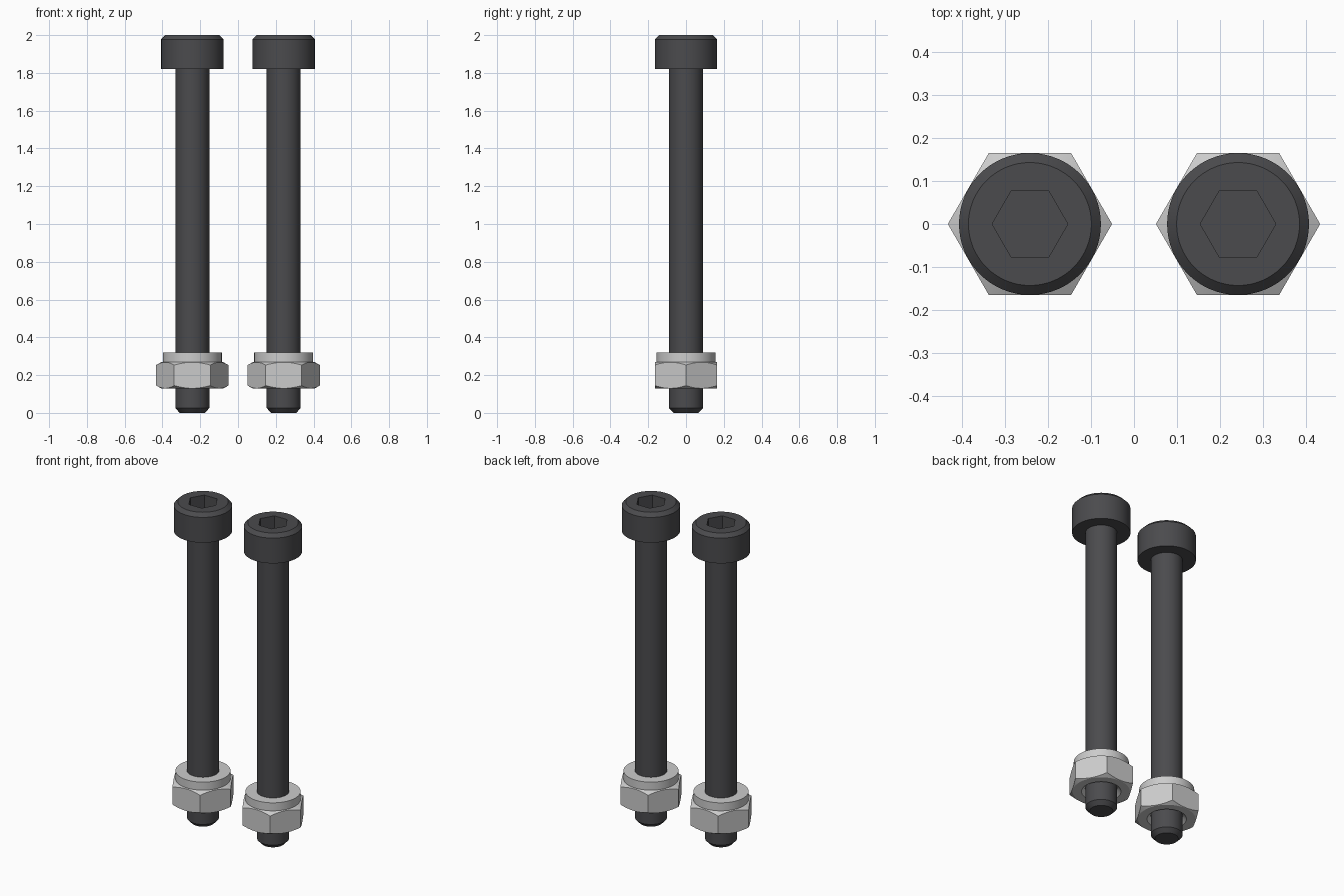
import bpy, bmesh, math

if "Cube" in bpy.data.objects:
    bpy.data.objects.remove(bpy.data.objects["Cube"])


def lathe(name, profile, closed=False, steps=64):
    """Revolve (radius, z) points around the z axis."""
    bm = bmesh.new()
    verts = [bm.verts.new((r, 0, z)) for r, z in profile]
    pairs = list(zip(verts, verts[1:]))
    if closed:
        pairs.append((verts[-1], verts[0]))
    edges = [bm.edges.new(p) for p in pairs]
    bmesh.ops.spin(bm, geom=verts + edges, axis=(0, 0, 1), cent=(0, 0, 0),
                   angle=2 * math.pi, steps=steps, use_duplicate=False)
    bmesh.ops.remove_doubles(bm, verts=bm.verts, dist=1e-5)
    bmesh.ops.recalc_face_normals(bm, faces=bm.faces)
    mesh = bpy.data.meshes.new(name)
    bm.to_mesh(mesh)
    bm.free()
    obj = bpy.data.objects.new(name, mesh)
    bpy.context.collection.objects.link(obj)
    return obj


def hex_prism(radius, z0, z1):
    """Six-sided prism with corners on the x axis."""
    bpy.ops.mesh.primitive_cylinder_add(vertices=6, radius=radius, depth=z1 - z0,
                                        location=(0, 0, (z0 + z1) / 2),
                                        rotation=(0, 0, math.pi / 6))
    obj = bpy.context.object
    obj.name = "hex_cutter"
    obj.hide_render = True
    return obj


def boolean(obj, cutter, operation):
    """Apply a boolean, delete the cutter and shade the result."""
    mod = obj.modifiers.new("cut", 'BOOLEAN')
    mod.object, mod.operation, mod.solver = cutter, operation, 'EXACT'
    bpy.ops.object.select_all(action='DESELECT')
    bpy.context.view_layer.objects.active = obj
    obj.select_set(True)
    bpy.ops.object.modifier_apply(modifier=mod.name)
    bpy.data.objects.remove(cutter)
    bpy.ops.object.shade_smooth_by_angle(angle=math.radians(25))


dark = bpy.data.materials.new("dark_steel")
dark.diffuse_color = (0.07, 0.07, 0.075, 1)
dark.use_nodes = True
dark.node_tree.nodes["Principled BSDF"].inputs["Base Color"].default_value = dark.diffuse_color

# Bolt: chamfered shank and cap head, with a hex socket
bolt = lathe("bolt_left", [(0, 0), (0.066, 0), (0.09, 0.025), (0.09, 1.82),
                           (0.165, 1.82), (0.165, 1.978), (0.143, 2), (0, 2)])
boolean(bolt, hex_prism(0.088, 1.9, 2.1), 'DIFFERENCE')
bolt.data.materials.clear()
bolt.data.materials.append(dark)

# Lock nut: turned profile with bore, countersink, chamfers and collar, cut to a hexagon
nut = lathe("lock_nut_left", [(0.112, 0.128), (0.162, 0.128), (0.22, 0.1615),
                              (0.22, 0.2365), (0.162, 0.27), (0.156, 0.27),
                              (0.156, 0.32), (0.091, 0.32), (0.091, 0.149)], closed=True)
boolean(nut, hex_prism(0.191, 0.0, 0.5), 'INTERSECT')

# Second bolt and nut, side by side with the first
for obj in (bolt, nut):
    twin = obj.copy()
    twin.name = obj.name.replace("left", "right")
    bpy.context.collection.objects.link(twin)
    obj.location.x, twin.location.x = -0.242, 0.242
